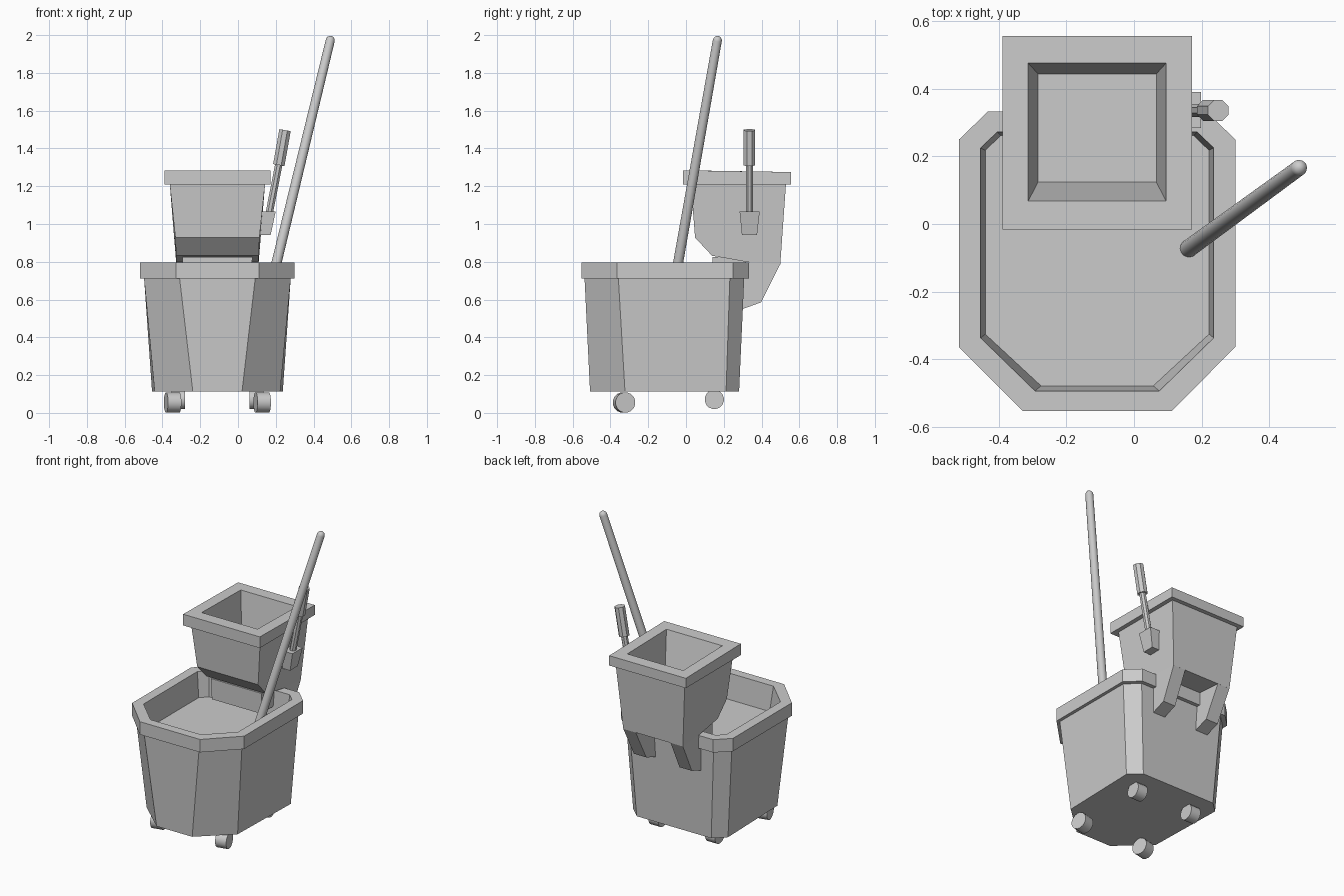
import bpy, bmesh
from math import cos, sin, pi, radians
from mathutils import Vector, Matrix

if "Cube" in bpy.data.objects:
    bpy.data.objects.remove(bpy.data.objects["Cube"])

CX = -0.109   # centre line of bucket and wringer


def make(name, bm, smooth=False):
    bmesh.ops.recalc_face_normals(bm, faces=bm.faces)
    me = bpy.data.meshes.new(name)
    bm.to_mesh(me)
    bm.free()
    ob = bpy.data.objects.new(name, me)
    bpy.context.collection.objects.link(ob)
    if smooth:
        bpy.ops.object.select_all(action='DESELECT')
        ob.select_set(True)
        bpy.context.view_layer.objects.active = ob
        bpy.ops.object.shade_smooth_by_angle(angle=radians(40))
    return ob


def loft(name, rings, cap_start=True, cap_end=True, smooth=False):
    bm = bmesh.new()
    vs = [[bm.verts.new(p) for p in r] for r in rings]
    n = len(vs[0])
    for a, b in zip(vs, vs[1:]):
        for i in range(n):
            j = (i + 1) % n
            bm.faces.new((a[i], a[j], b[j], b[i]))
    if cap_start:
        bm.faces.new(vs[0])
    if cap_end:
        bm.faces.new(vs[-1])
    return make(name, bm, smooth)


def rod(name, a, b, stations, sides, smooth=True):
    """Turned shape along a-b; stations are (distance fraction, radius)."""
    a, b = Vector(a), Vector(b)
    q = (b - a).to_track_quat('Z', 'Y')
    rings = []
    for t, r in stations:
        c = a.lerp(b, t)
        rings.append([c + q @ Vector((r * cos(2 * pi * (i + .5) / sides),
                                      r * sin(2 * pi * (i + .5) / sides), 0))
                      for i in range(sides)])
    return loft(name, rings, smooth=smooth)


def octagon(z, hx, hx_f, y_f, yc_f, hx_b, y_b, yc_b, hx_fs=None):
    """Symmetric bucket outline: side, front and back half widths with chamfers."""
    s = hx_fs or hx
    half = [(hx_f, y_f), (s, yc_f), (hx, yc_b), (hx_b, y_b)]
    return [(CX + x, y, z) for x, y in half] + [(CX - x, y, z) for x, y in half[::-1]]


def rect(hx, y0, y1, z0, z1=None, cx=CX):
    z1 = z0 if z1 is None else z1
    return [(cx - hx, y0, z0), (cx + hx, y0, z0), (cx + hx, y1, z1), (cx - hx, y1, z1)]


# Bucket: tapered body, overhanging rim, inner walls and water level
loft("bucket", [
    octagon(0.112, 0.346, 0.130, -0.508, -0.323, 0.272, 0.281, 0.212, 0.332),
    octagon(0.711, 0.388, 0.200, -0.537, -0.358, 0.308, 0.308, 0.232),
    octagon(0.711, 0.409, 0.220, -0.554, -0.364, 0.323, 0.333, 0.250),
    octagon(0.796, 0.409, 0.220, -0.554, -0.364, 0.323, 0.333, 0.250),
    octagon(0.796, 0.345, 0.184, -0.494, -0.337, 0.296, 0.272, 0.225),
    octagon(0.630, 0.331, 0.166, -0.479, -0.326, 0.285, 0.262, 0.218),
])

# Wringer rim with funnel opening
loft("wringer_rim", [
    rect(0.252, 0.026, 0.529, 1.21),
    rect(0.280, -0.017, 0.557, 1.21),
    rect(0.280, -0.017, 0.557, 1.284, 1.275),
    rect(0.204, 0.068, 0.476, 1.283, 1.276),
    rect(0.175, 0.124, 0.444, 1.03),
], cap_start=False)


# Wringer body: side profile widened by height
def body_half(z):
    return 0.252 - 0.105 * min(1.21 - z, 0.29) - 0.03 * max(0.92 - z, 0)


def wringer_prism(name, profile, x_of, closed):
    bm = bmesh.new()
    sides = [[bm.verts.new((x_of(z, k), y, z)) for y, z in profile] for k in (0, 1)]
    a, b = sides
    n = len(profile)
    for i in range(n if closed else n - 1):
        j = (i + 1) % n
        bm.faces.new((a[i], a[j], b[j], b[i]))
    bm.faces.new(a)
    bm.faces.new(b)
    make(name, bm)


wringer_prism("wringer_body",
              [(0.026, 1.21), (0.048, 0.928), (0.138, 0.832), (0.33, 0.798),
               (0.499, 0.786), (0.529, 1.21)],
              lambda z, k: CX + (1 if k else -1) * body_half(z), False)

# Hook legs over the back of the bucket
for side, label in ((-1, "left"), (1, "right")):
    wringer_prism("hook_leg_" + label,
                  [(0.335, 0.798), (0.499, 0.787), (0.397, 0.585), (0.30, 0.55), (0.305, 0.70)],
                  lambda z, k: CX + side * (body_half(z) - 0.09 * k), True)

# Lower press box hanging inside the bucket
loft("press_box", [rect(0.18, 0.14, 0.268, 0.69), rect(0.185, 0.139, 0.33, 0.825)])

# Lever: tapered socket, shaft and eight-sided grip
loft("lever_socket", [
    rect(0.030, 0.296, 0.376, 0.942, cx=0.143),
    rect(0.036, 0.284, 0.390, 1.065, cx=0.163),
])
rod("lever_shaft", (0.160, 0.336, 1.03), (0.219, 0.336, 1.33), [(0, .021), (1, .021)], 8, False)
rod("lever_grip", (0.216, 0.336, 1.312), (0.249, 0.336, 1.497), [(0, .033), (1, .033)], 8, False)

# Mop handle with rounded tip
tip = [(0.983 + 0.017 * sin(a), 0.024 * cos(a)) for a in (0, .4, .8, 1.2, 1.45)]
rod("mop_handle", (0.157, -0.076, 0.60), (0.494, 0.170, 1.995), [(0, .027)] + tip, 16)

# Caster wheels, front pair and back pair
for side, label in ((-1, "left"), (1, "right")):
    for where, dx, y, z, r, yaw in (("front", 0.237, -0.328, 0.055, 0.054, 12),
                                    ("back", 0.207, 0.15, 0.071, 0.051, 0)):
        d = Matrix.Rotation(radians(yaw), 3, 'Z') @ Vector((0.036, 0, 0))
        c = Vector((CX + side * dx, y, z))
        rod("wheel_%s_%s" % (where, label), c - d, c + d, [(0, r), (1, r)], 16)
